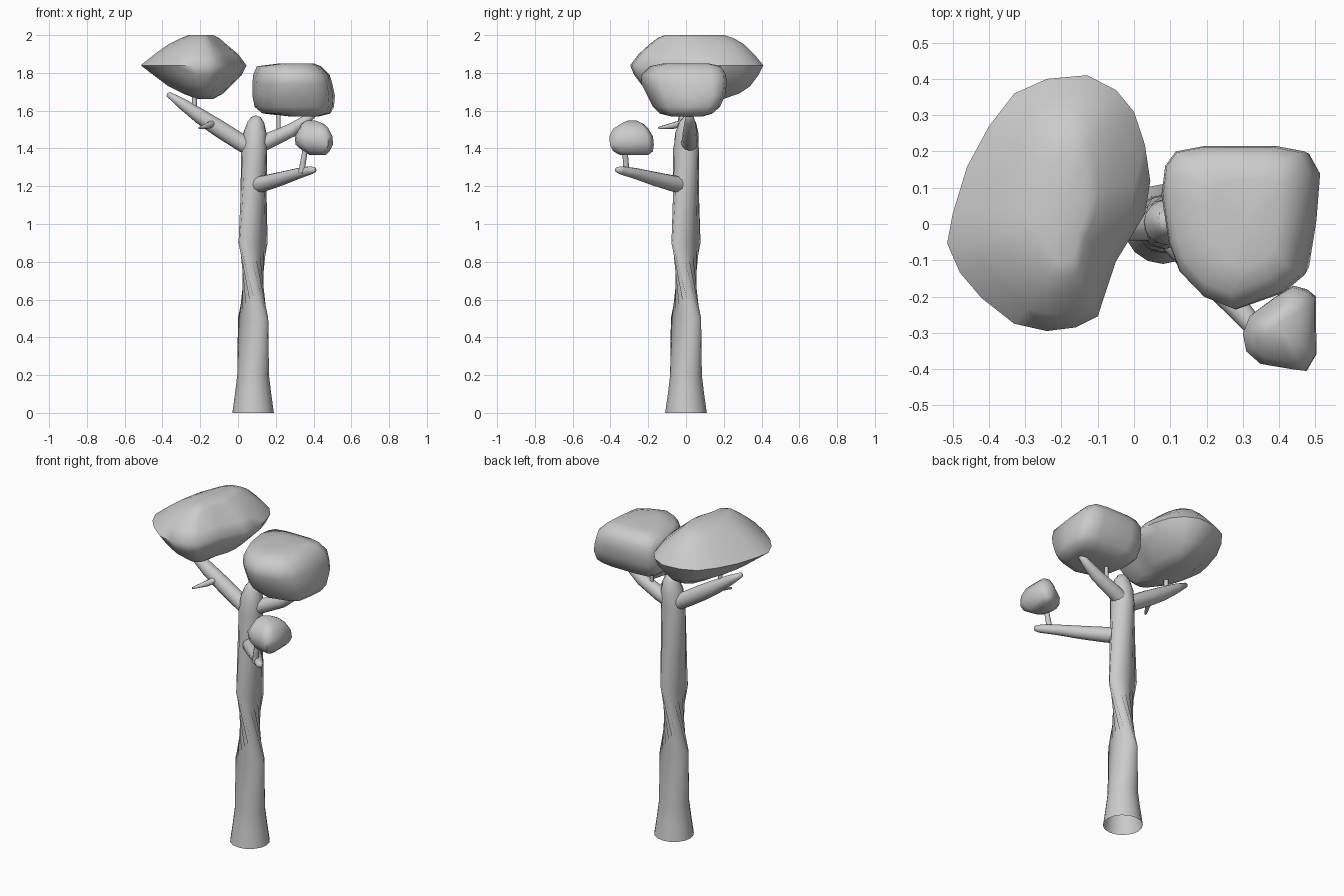
import bpy, bmesh, math
from mathutils import Vector


def loft(name, rings, cap_start=None, cap_end=None):
    """Skin a list of equal-length rings; optional apex points close the ends."""
    bm = bmesh.new()
    rows = [[bm.verts.new(p) for p in r] for r in rings]
    n = len(rows[0])
    for a, b in zip(rows, rows[1:]):
        for i in range(n):
            j = (i + 1) % n
            bm.faces.new((a[i], a[j], b[j], b[i]))
    for row, tip in ((rows[0], cap_start), (rows[-1], cap_end)):
        if tip is not None:
            v = bm.verts.new(tip)
            for i in range(n):
                bm.faces.new((row[i], row[(i + 1) % n], v))
    bmesh.ops.recalc_face_normals(bm, faces=bm.faces)
    me = bpy.data.meshes.new(name)
    bm.to_mesh(me)
    bm.free()
    ob = bpy.data.objects.new(name, me)
    bpy.context.collection.objects.link(ob)
    bpy.ops.object.select_all(action='DESELECT')
    ob.select_set(True)
    bpy.context.view_layer.objects.active = ob
    bpy.ops.object.shade_smooth_by_angle(angle=math.radians(60))
    return ob


def tube(name, path, sides=12, open_start=False):
    """Tapered tube through (x, y, z, radius) points with rounded tip."""
    pts = [Vector(p[:3]) for p in path]
    rings = []
    for i, p in enumerate(pts):
        t = pts[min(i + 1, len(pts) - 1)] - pts[max(i - 1, 0)]
        q = t.to_track_quat('Z', 'Y')
        r = path[i][3]
        rings.append([p + q @ Vector((r * math.cos(2 * math.pi * k / sides),
                                      r * math.sin(2 * math.pi * k / sides), 0))
                      for k in range(sides)])
    tip = pts[-1] + (pts[-1] - pts[-2]).normalized() * path[-1][3] * 0.4
    loft(name, rings, None if open_start else pts[0], tip)


def foliage(name, outline, layers):
    """Plan outline fitted into each layer box (z, x0, x1, y0, y1), top to bottom."""
    xs, ys = [p[0] for p in outline], [p[1] for p in outline]
    ax, ay = min(xs), min(ys)
    w, h = max(xs) - ax, max(ys) - ay
    rings = [[(x0 + (x - ax) / w * (x1 - x0), y0 + (y - ay) / h * (y1 - y0), z)
              for x, y in outline] for z, x0, x1, y0, y1 in layers]
    mid = [((l[1] + l[2]) / 2, (l[3] + l[4]) / 2, l[0]) for l in (layers[0], layers[-1])]
    loft(name, rings, mid[0], mid[1])


# Trunk, flared and open at the foot, rounded at the top
tube("trunk", [(.08, 0, 0, .11), (.08, 0, .1, .096), (.08, 0, .2, .084), (.08, 0, .5, .08),
               (.08, 0, .9, .077), (.085, 0, 1.4, .068), (.09, .005, 1.48, .062),
               (.095, .01, 1.54, .044), (.095, .012, 1.565, .027)], 16, True)

# Main branches
tube("left_branch", [(.07, 0, 1.40, .045), (.01, 0, 1.435, .045), (-.1, 0, 1.505, .045),
                     (-.2, 0, 1.57, .04), (-.3, 0, 1.64, .028), (-.37, 0, 1.688, .014)])
tube("right_branch", [(.09, .01, 1.41, .045), (.16, .02, 1.44, .042), (.28, .02, 1.495, .036),
                      (.36, .02, 1.55, .026), (.41, .02, 1.59, .014)])
tube("front_branch", [(.085, -.01, 1.205, .045), (.14, -.07, 1.215, .043),
                      (.23, -.17, 1.24, .037), (.32, -.27, 1.268, .029),
                      (.385, -.345, 1.284, .022), (.405, -.365, 1.287, .014)])

# Thin twig and foliage stems
tube("twig", [(-.13, -.01, 1.535, .02), (-.16, -.07, 1.52, .017), (-.205, -.145, 1.508, .006)], 8)
tube("left_stem", [(-.23, 0, 1.58, .013), (-.23, 0, 1.74, .013)], 8)
tube("right_stem", [(.215, .02, 1.46, .011), (.215, .02, 1.64, .011)], 8)
tube("front_stem", [(.335, -.315, 1.27, .018), (.36, -.325, 1.42, .014)], 8)

# Foliage clumps
foliage("left_foliage",
        [(-.24, -.29), (-.16, -.28), (-.1, -.25), (-.05, -.1), (.03, .03), (.045, .12),
         (.03, .22), (0, .31), (-.05, .37), (-.13, .41), (-.24, .40), (-.33, .36),
         (-.4, .27), (-.46, .16), (-.5, .03), (-.515, -.05), (-.48, -.13), (-.42, -.2),
         (-.33, -.27)],
        [(2, -.26, -.13, -.11, .2), (1.985, -.3, -.1, -.15, .25), (1.95, -.37, -.06, -.195, .31),
         (1.9, -.44, 0, -.25, .36), (1.84, -.515, .045, -.295, .41), (1.79, -.45, .02, -.275, .385),
         (1.73, -.37, -.04, -.23, .34), (1.69, -.29, -.08, -.18, .28), (1.663, -.22, -.13, -.06, .2)])
foliage("right_foliage",
        [(.12, .2), (.2, .215), (.4, .215), (.48, .2), (.51, .14), (.5, 0), (.48, -.14),
         (.42, -.19), (.29, -.235), (.2, -.2), (.13, -.13), (.1, -.05), (.08, .08), (.09, .16)],
        [(1.85, .22, .4, -.12, .12), (1.835, .1, .44, -.19, .185), (1.79, .08, .485, -.235, .212),
         (1.74, .076, .5, -.235, .215), (1.68, .076, .513, -.205, .207), (1.62, .088, .508, -.175, .18),
         (1.585, .13, .49, -.14, .14), (1.57, .27, .43, -.08, .09)])
foliage("front_foliage",
        [(.44, -.17), (.48, -.18), (.505, -.2), (.507, -.36), (.48, -.405), (.44, -.4),
         (.35, -.385), (.31, -.35), (.3, -.3), (.32, -.25), (.39, -.2)],
        [(1.547, .36, .41, -.31, -.26), (1.53, .335, .455, -.345, -.225),
         (1.505, .325, .48, -.385, -.2), (1.465, .3, .5, -.405, -.175),
         (1.42, .305, .503, -.403, -.17), (1.385, .345, .485, -.385, -.175),
         (1.365, .38, .465, -.35, -.2)])
